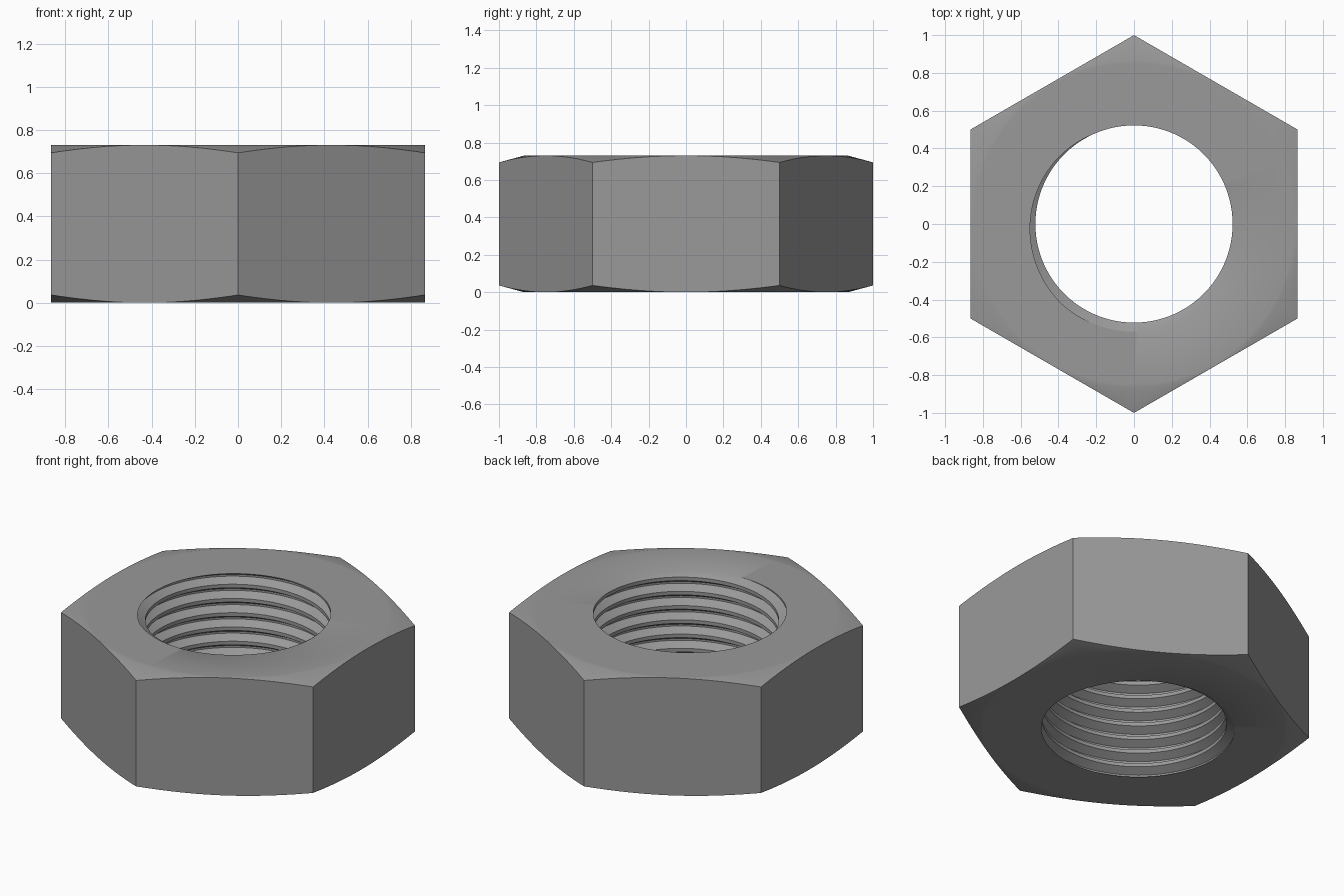
import bpy, bmesh, math

if "Cube" in bpy.data.objects:
    bpy.data.objects.remove(bpy.data.objects["Cube"])

H = 0.73                    # nut height
APOTHEM = math.sqrt(3) / 2  # half distance across the flats
CHAMFER = 0.036 / (1 - APOTHEM)
MINOR, MAJOR, PITCH = 0.522, 0.570, 0.0885
ROOT_ANGLE = math.radians(250)   # where the groove meets the top face
STEPS = 144

# one thread period: (fraction of pitch from groove centre, radius)
THREAD = [(-0.375, MINOR), (-0.0625, MAJOR), (0.0625, MAJOR), (0.375, MINOR)]


def thread_radius(phase):
    d = abs((phase + 0.5) % 1 - 0.5)
    t = min(max((d - 0.0625) / 0.3125, 0), 1)
    return MAJOR + (MINOR - MAJOR) * t


def column(a):
    """Closed (radius, z) section of the nut at angle a."""
    off = (a - math.pi / 2) % (math.pi / 3) - math.pi / 6
    hex_r = APOTHEM / math.cos(off)
    drop = (hex_r - APOTHEM) * CHAMFER
    section = [(0.85, 0), (APOTHEM, 0), (hex_r, drop),
               (hex_r, H - drop), (APOTHEM, H), (0.85, H)]
    # helical bore from the top down, trimmed at both faces
    lead = H + (a - ROOT_ANGLE) / math.tau * PITCH
    turns = math.ceil(H / PITCH) + 2
    for k in range(2, -turns, -1):
        for f, r in reversed(THREAD):
            z = lead + (k + f) * PITCH
            zc = min(max(z, 0), H)
            section.append((r if z == zc else thread_radius((zc - lead) / PITCH), zc))
    return section


bm = bmesh.new()
cols = []
for i in range(STEPS + 1):
    a = math.tau * i / STEPS
    cols.append([bm.verts.new((r * math.cos(a), r * math.sin(a), z))
                 for r, z in column(a)])
for c, d in zip(cols, cols[1:]):
    for j in range(len(c)):
        k = (j + 1) % len(c)
        bm.faces.new((c[j], d[j], d[k], c[k]))
bmesh.ops.remove_doubles(bm, verts=bm.verts, dist=1e-5)
bmesh.ops.recalc_face_normals(bm, faces=bm.faces)

mesh = bpy.data.meshes.new("hex_nut")
bm.to_mesh(mesh)
bm.free()
nut = bpy.data.objects.new("hex_nut", mesh)
bpy.context.collection.objects.link(nut)

# plain steel
steel = bpy.data.materials.new("steel_grey")
steel.diffuse_color = (0.32, 0.32, 0.32, 1)
steel.use_nodes = True
steel.node_tree.nodes["Principled BSDF"].inputs["Base Color"].default_value = steel.diffuse_color
mesh.materials.append(steel)

bpy.context.view_layer.objects.active = nut
nut.select_set(True)
bpy.ops.object.shade_smooth_by_angle(angle=math.radians(30))
